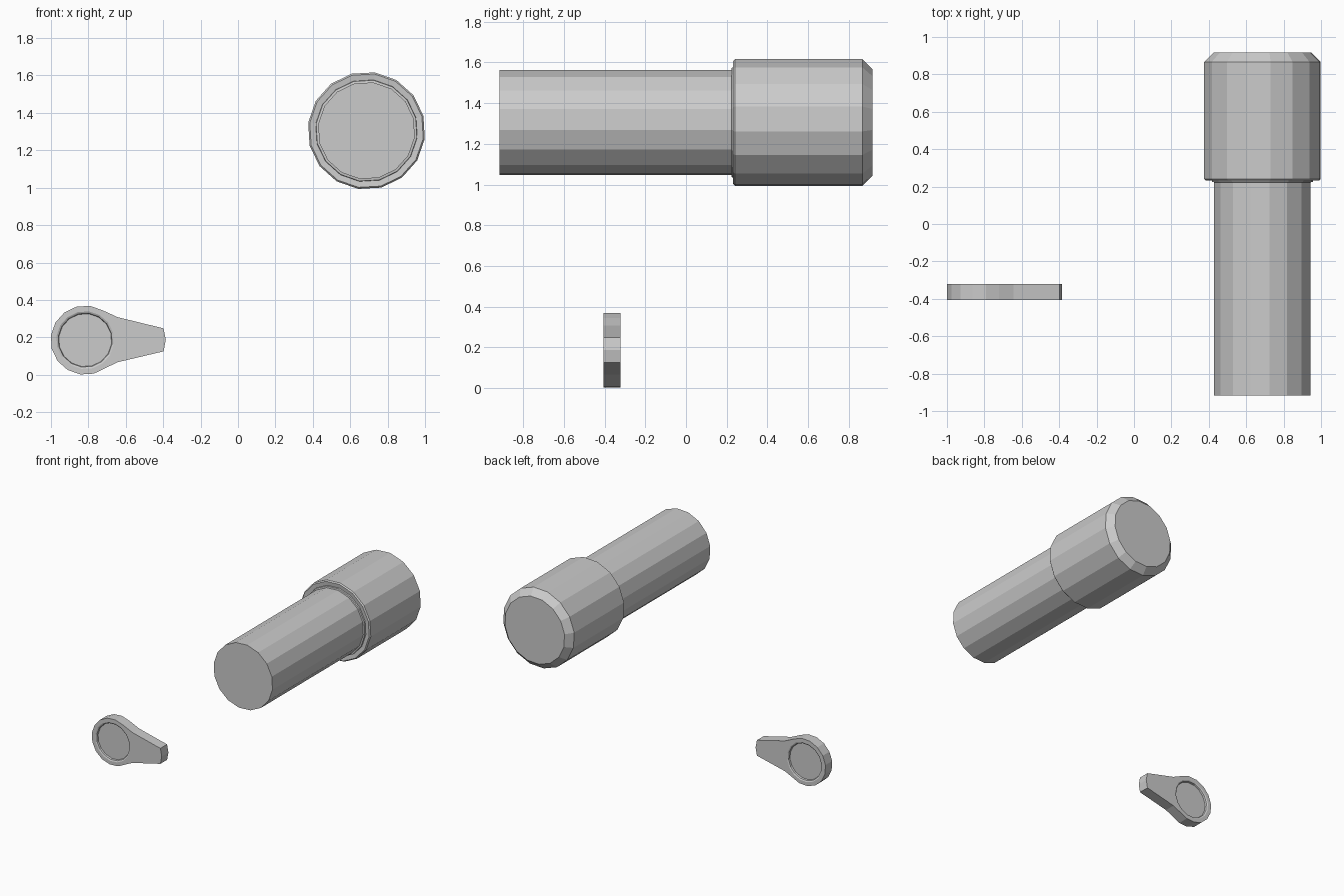
import bpy, bmesh
from math import cos, sin, radians

if "Cube" in bpy.data.objects:
    bpy.data.objects.remove(bpy.data.objects["Cube"])

SIDES, TURN = 16, -8.0
ANGLES = [radians(TURN + 22.5 * k) for k in range(SIDES)]


def loft(name, loops):
    """Bridge equal-length closed loops in order and cap both ends."""
    bm = bmesh.new()
    rows = [[bm.verts.new(p) for p in loop] for loop in loops]
    for a, b in zip(rows, rows[1:]):
        n = len(a)
        for i in range(n):
            j = (i + 1) % n
            bm.faces.new((a[i], a[j], b[j], b[i]))
    bm.faces.new(rows[0])
    bm.faces.new(rows[-1])
    bmesh.ops.recalc_face_normals(bm, faces=bm.faces)
    mesh = bpy.data.meshes.new(name)
    bm.to_mesh(mesh)
    bm.free()
    obj = bpy.data.objects.new(name, mesh)
    bpy.context.collection.objects.link(obj)
    return obj


def circle(cx, cz, r):
    return [(cx + r * cos(a), cz + r * sin(a)) for a in ANGLES]


def at_y(points, y):
    return [(x, y, z) for x, z in points]


# Stepped handle: thin shaft and thick chamfered end, as (radius, y)
CX, CZ = 0.687, 1.305
profile = [(0.2605, -0.917), (0.2605, 0.223), (0.272, 0.225), (0.274, 0.236),
           (0.306, 0.232), (0.3145, 0.241), (0.3145, 0.867), (0.264, 0.917)]
loft("stepped_handle", [at_y(circle(CX, CZ, r), y) for r, y in profile])

# Lever: round hub whose right-hand points are pulled out into a tapered arm
HX, HZ = -0.817, 0.185


def hub_ring(r):
    pts = circle(HX, HZ, r)
    mid = ((pts[0][0] + pts[1][0]) / 2, (pts[0][1] + pts[1][1]) / 2)
    return [pts[0], mid] + pts[1:]


outline = hub_ring(0.185)
outline[0:4] = [(-0.398, 0.125), (-0.386, 0.187), (-0.398, 0.248), (-0.644, 0.308)]
outline[-1] = (-0.644, 0.067)

# Dished recess on both faces of the hub, as (radius, inset from face)
FRONT, BACK = -0.406, -0.322
dish = [(0.136, 0.018), (0.142, 0.018), (0.145, 0.005), (0.155, 0.0)]
loops = [at_y(hub_ring(r), FRONT + d) for r, d in dish]
loops += [at_y(outline, FRONT), at_y(outline, BACK)]
loops += [at_y(hub_ring(r), BACK - d) for r, d in reversed(dish)]
loft("lever", loops)
